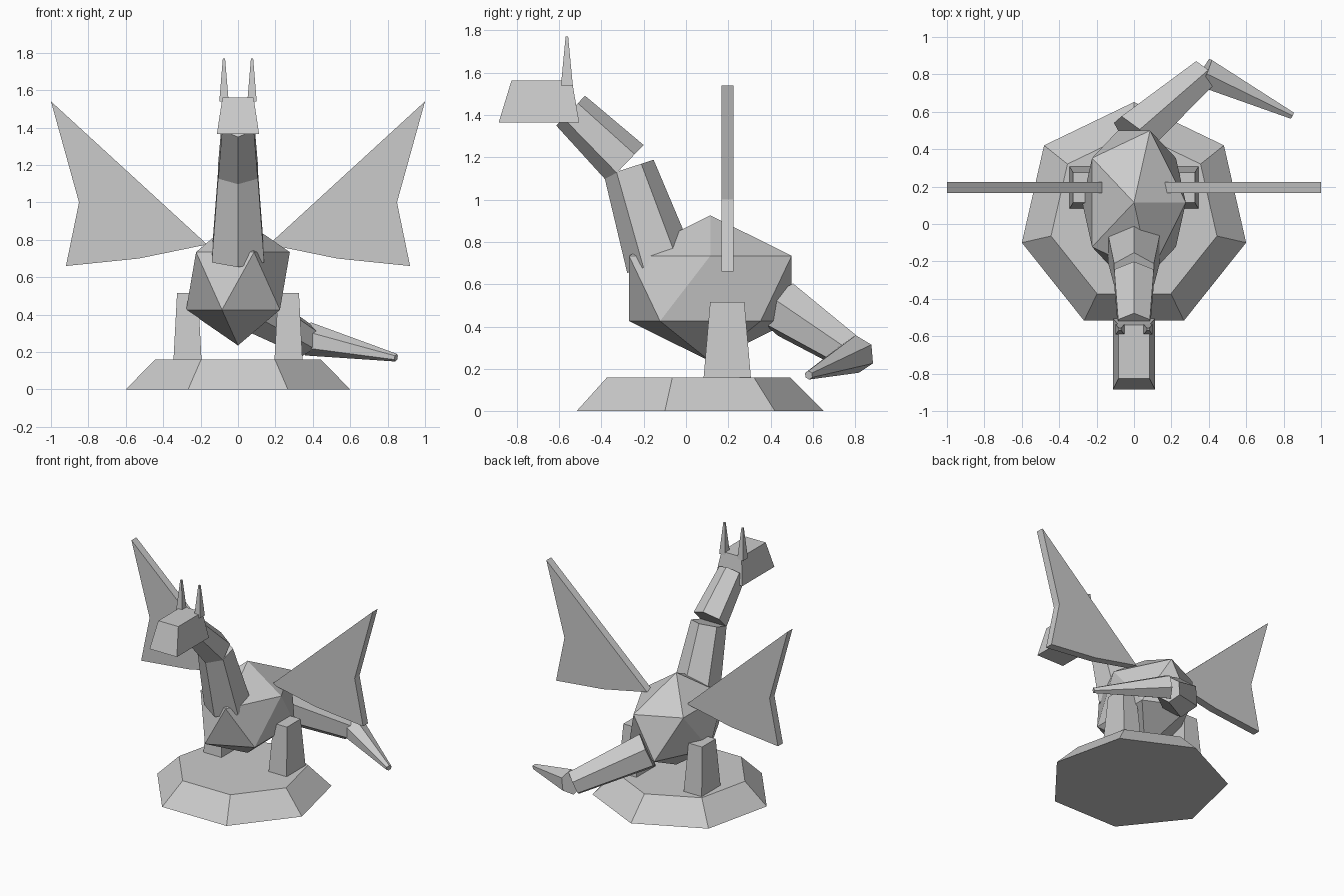
import bpy, bmesh, math
from mathutils import Vector

cube = bpy.data.objects.get("Cube")
if cube:
    bpy.data.objects.remove(cube, do_unlink=True)

grey = bpy.data.materials.new("plain grey")
grey.use_nodes = True
COLOUR = (0.6, 0.6, 0.6, 1)
grey.diffuse_color = COLOUR
grey.node_tree.nodes["Principled BSDF"].inputs["Base Color"].default_value = COLOUR


def finish(name, bm):
    """Turn a bmesh into a flat-shaded grey object."""
    bmesh.ops.recalc_face_normals(bm, faces=bm.faces[:])
    mesh = bpy.data.meshes.new(name)
    bm.to_mesh(mesh)
    bm.free()
    mesh.materials.append(grey)
    obj = bpy.data.objects.new(name, mesh)
    bpy.context.collection.objects.link(obj)
    return obj


def loft(name, ring_a, ring_b):
    """Join two matching rings of points into a closed solid."""
    bm = bmesh.new()
    a = [bm.verts.new(p) for p in ring_a]
    b = [bm.verts.new(p) for p in ring_b]
    bm.faces.new(a)
    bm.faces.new(b)
    for i in range(len(a)):
        j = (i + 1) % len(a)
        bm.faces.new((a[i], a[j], b[j], b[i]))
    return finish(name, bm)


def rect(x, y, z, hx, hy):
    return [(x + i * hx, y + j * hy, z) for i, j in ((-1, -1), (1, -1), (1, 1), (-1, 1))]


def limb(name, start, end, r1, r2, sides=6):
    """Tapered prism between two points, with one edge along its top."""
    start, end = Vector(start), Vector(end)
    axis = (end - start).normalized()
    side = axis.cross(Vector((0, 0, 1))).normalized()
    up = side.cross(axis)

    def ring(c, r):
        angles = [math.tau * i / sides for i in range(sides)]
        return [c + r * (up * math.cos(t) + side * math.sin(t)) for t in angles]
    return loft(name, ring(start, r1), ring(end, r2))


def heptagon(y, z, r):
    angles = [math.pi / 2 + math.tau * i / 7 for i in range(7)]
    return [(r * math.cos(t), y + r * math.sin(t), z) for t in angles]


# Stand
loft("base", heptagon(0.037, 0, 0.615), heptagon(0.037, 0.16, 0.455))

# Faceted body
bm = bmesh.new()
bmesh.ops.create_icosphere(bm, subdivisions=1, radius=1)
bmesh.ops.scale(bm, vec=(0.31, 0.452, 0.345), verts=bm.verts[:])
bmesh.ops.translate(bm, vec=(0, 0.115, 0.58), verts=bm.verts[:])
finish("body", bm)

# Neck and head
limb("lower_neck", (0, -0.124, 0.704), (0, -0.27, 1.15), 0.162, 0.123)
limb("upper_neck", (0, -0.285, 1.17), (0, -0.545, 1.42), 0.122, 0.098)
loft("head", rect(0, -0.695, 1.365, 0.113, 0.19), rect(0, -0.682, 1.562, 0.083, 0.143))

# Tail
limb("tail_root", (-0.01, 0.47, 0.48), (0.37, 0.80, 0.26), 0.135, 0.09)
limb("tail_tip", (0.375, 0.81, 0.27), (0.845, 0.58, 0.17), 0.09, 0.021)

# Paired parts: legs, horns and wings
WING = [(0.165, 0.775), (0.53, 0.70), (0.92, 0.66), (0.85, 1.0), (1.0, 1.54)]
for s, label in ((1, "left"), (-1, "right")):
    loft(label + "_leg", rect(s * 0.27, 0.195, 0.155, 0.075, 0.112),
         rect(s * 0.27, 0.195, 0.515, 0.056, 0.081))
    loft(label + "_horn", rect(s * 0.075, -0.563, 1.54, 0.025, 0.028),
         rect(s * 0.075, -0.563, 1.77, 0.006, 0.006))
    loft(label + "_wing", [(s * x, 0.167, z) for x, z in WING],
         [(s * x, 0.225, z) for x, z in WING])
